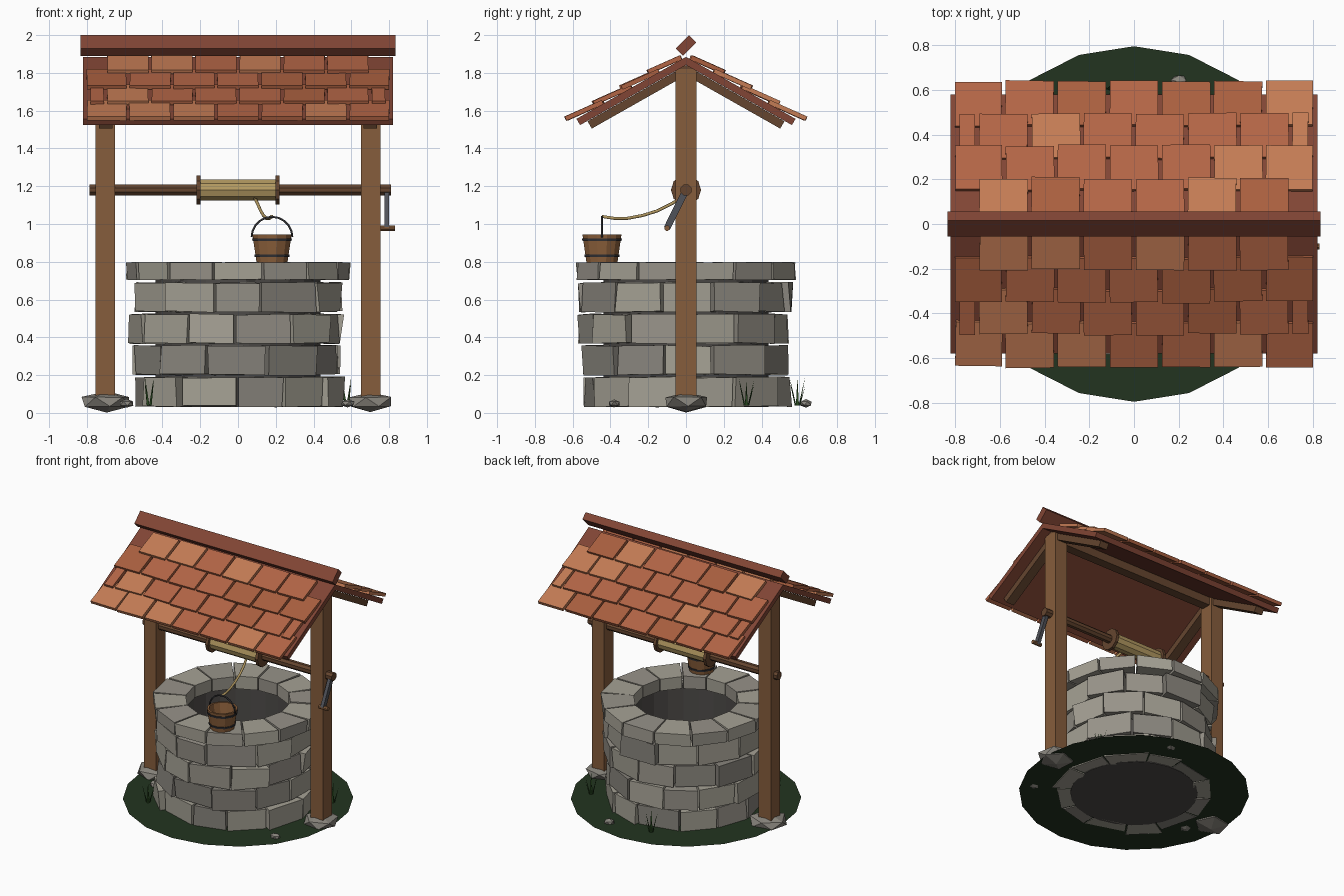
import bpy, bmesh, math, random
from mathutils import Matrix, Vector

if "Cube" in bpy.data.objects:
    bpy.data.objects.remove(bpy.data.objects["Cube"])

random.seed(7)
R, T = Matrix.Rotation, Matrix.Translation
U = random.uniform
mats = {}

WOOD, DARKWOOD = (.24, .11, .045), (.13, .06, .028)
RED, IRON = (.22, .06, .035), (.03, .03, .035)
STONES = [(.38, .36, .30), (.31, .29, .25), (.25, .235, .205)]
TILES = [(.45, .13, .06), (.40, .115, .05), (.55, .2, .09)]
ROPE, GREEN = (.45, .32, .12), (.016, .034, .014)


def material(c):
    if c not in mats:
        mats[c] = bpy.data.materials.new("mat_%d" % len(mats))
        mats[c].diffuse_color = (*c, 1)
    return mats[c]


def finish(name, bm, *colors):
    bmesh.ops.remove_doubles(bm, verts=bm.verts, dist=1e-5)
    bmesh.ops.recalc_face_normals(bm, faces=bm.faces)
    me = bpy.data.meshes.new(name)
    bm.to_mesh(me)
    bm.free()
    for c in colors:
        me.materials.append(material(c))
    ob = bpy.data.objects.new(name, me)
    bpy.context.collection.objects.link(ob)
    return ob


def box(bm, size, m, mi=0):
    vs = bmesh.ops.create_cube(bm, size=1, matrix=m @ Matrix.Diagonal((*size, 1)))["verts"]
    for f in {f for v in vs for f in v.link_faces}:
        f.material_index = mi


def lathe(bm, profile, n, m=Matrix(), mi=0):
    """Spin (radius, height) points around local z."""
    rings = [[bm.verts.new(m @ Vector((r * math.cos(2 * math.pi * (i + .5) / n),
                                       r * math.sin(2 * math.pi * (i + .5) / n), z)))
              for i in range(n)] for r, z in profile]
    for (a, pa), (b, pb) in zip(zip(rings, profile), zip(rings[1:], profile[1:])):
        for i in range(n):
            j = (i + 1) % n
            bm.faces.new((a[i], a[j], b[j], b[i])).material_index = mi
    for ring in (rings[0], rings[-1]):
        bm.faces.ensure_lookup_table()
    return rings


def rod(bm, r, z0, z1, n, m=Matrix(), mi=0):
    rings = lathe(bm, [(r, z0), (r, z1)], n, m, mi)
    for ring in rings:
        bm.faces.new(ring).material_index = mi


def wedge(bm, a0, a1, r0, r1, z0, z1, jit, mi=0):
    """Stone block with flat faces between two angles."""
    j = lambda: U(-jit, jit)
    vs = bmesh.ops.create_cube(bm, size=1)["verts"]
    for v in vs:
        a = a1 if v.co.x > 0 else a0
        r = r1 + j() if v.co.y > 0 else r0
        z = (z1 if v.co.z > 0 else z0) + j() * .4
        v.co = (r * math.cos(a), r * math.sin(a), z)
    for f in {f for v in vs for f in v.link_faces}:
        f.material_index = mi


def tube(name, pts, r, color):
    cu = bpy.data.curves.new(name, "CURVE")
    cu.dimensions, cu.bevel_depth, cu.bevel_resolution, cu.use_fill_caps = "3D", r, 1, True
    sp = cu.splines.new("POLY")
    sp.points.add(len(pts) - 1)
    for p, co in zip(sp.points, pts):
        p.co = (*co, 1)
    tmp = bpy.data.objects.new(name + "_path", cu)
    bm = bmesh.new()
    bm.from_mesh(bpy.data.meshes.new_from_object(tmp))
    bpy.data.objects.remove(tmp)
    return finish(name, bm, color)


XAXIS = R(math.pi / 2, 4, "Y")

# Grass disc
bm = bmesh.new()
bmesh.ops.create_circle(bm, cap_ends=True, segments=20, radius=.795, matrix=T((0, 0, .04)))
finish("grass_disc", bm, GREEN)

# Dark inner shaft, open at the top
bm = bmesh.new()
lathe(bm, [(0, .032), (.44, .032), (.44, .71), (.41, .71), (.41, .05), (0, .05)], 24)
finish("well_shaft", bm, (.075, .07, .065))

# Stone courses, staggered
bm = bmesh.new()
N = 12
for row in range(4):
    z = .035 + row * .167
    edges = [(i + .5 * (row % 2) + U(-.13, .13)) * 2 * math.pi / N for i in range(N)]
    edges.append(edges[0] + 2 * math.pi)
    for a0, a1 in zip(edges, edges[1:]):
        wedge(bm, a0 + .012, a1 - .012, .43, .555 + U(-.02, .025), z, z + .153, .012,
              random.choice((0, 0, 1, 2)))
finish("wall_stones", bm, *STONES)

# Rim stones
bm = bmesh.new()
for i in range(14):
    a = 2 * math.pi * i / 14
    wedge(bm, a + .012, a + 2 * math.pi / 14 - .012, .365, .59, .705, .797, .007, i % 2)
finish("rim_stones", bm, *STONES)

# Posts, ridge beam and rafters
bm = bmesh.new()
for s in (-1, 1):
    box(bm, (.105, .11, 1.75), T((s * .703, 0, .945)))
finish("posts", bm, WOOD)
TILT = math.atan(.566)
bm = bmesh.new()
box(bm, (1.5, .07, .08), T((0, 0, 1.80)))
for side in (0, math.pi):
    for x in (-.7, .7):
        box(bm, (.07, .57, .045), R(side, 4, "Z") @ T((x, .262, 1.665)) @ R(-TILT, 4, "X"))
finish("roof_frame", bm, DARKWOOD)

# Roof panels
bm = bmesh.new()
for side in (0, math.pi):
    box(bm, (1.64, .665, .038), R(side, 4, "Z") @ T((0, .281, 1.704)) @ R(-TILT, 4, "X"))
finish("roof_panels", bm, RED)

# Roof tiles, four overlapping rows on each side
bm = bmesh.new()
for side in (0, math.pi):
    for k in range(4):
        y, z = .635 - .145 * k, 1.558 + .145 * k * .566
        ln = .215 if k < 3 else .19
        if k % 2 == 0:
            spans = [(i * .233 - .108, i * .233 + .108) for i in range(-3, 4)]
        else:
            spans = [((i + .5) * .233 - .108, (i + .5) * .233 + .108) for i in range(-3, 3)]
            if k == 1:
                spans += [(-.78, -.71), (.71, .78)]
        for x0, x1 in spans:
            x0, x1 = max(x0, -.80), min(x1, .80)
            m = (R(side, 4, "Z") @ T(((x0 + x1) / 2, y + U(-.006, .006), z)) @ R(-.42, 4, "X")
                 @ R(U(-.02, .02), 4, "Z") @ T((0, -ln / 2, 0)))
            box(bm, (x1 - x0, ln, .024), m, random.choice((0, 0, 1, 2)))
finish("roof_tiles", bm, *TILES)

# Ridge cap, a board set at an angle
bm = bmesh.new()
box(bm, (1.67, .1, .055), T((0, 0, 1.945)) @ R(math.pi / 4, 4, "X"))
finish("ridge_cap", bm, RED)

# Axle and drum
bm = bmesh.new()
rod(bm, .031, -.785, .81, 8, T((0, 0, 1.18)) @ XAXIS)
for x in (-.21, .21):
    rod(bm, .08, x - .011, x + .011, 10, T((0, 0, 1.18)) @ XAXIS)
finish("axle", bm, DARKWOOD)
bm = bmesh.new()
rod(bm, .058, -.2, .2, 10, T((0, 0, 1.18)) @ XAXIS)
finish("rope_drum", bm, ROPE)

# Crank arm and handle
bm = bmesh.new()
box(bm, (.025, .035, .23), T((.787, -.05, 1.08)) @ R(-.46, 4, "X"))
finish("crank_arm", bm, (.08, .085, .1))
bm = bmesh.new()
rod(bm, .015, .755, .83, 8, T((0, -.1, .978)) @ XAXIS)
finish("crank_handle", bm, WOOD)

# Bucket with iron hoops
bm = bmesh.new()
at = T((.18, -.445, 0))
lathe(bm, [(0, .79), (.084, .79), (.107, .945), (.093, .945), (.075, .815), (0, .815)], 12, at)
finish("bucket", bm, (.27, .12, .045))
bm = bmesh.new()
for z in (.825, .91):
    r = .0845 + (z - .79) * .148
    lathe(bm, [(r, z), (r + .005, z), (r + .007, z + .014), (r, z + .014), (r, z)], 12, at)
finish("bucket_hoops", bm, IRON)
tube("bucket_handle", [(.18 + .108 * math.cos(t), -.445, .93 + .108 * math.sin(t))
                       for t in [math.pi * i / 10 for i in range(11)]], .006, IRON)

# Rope from drum to bucket
tube("rope", [(.09, -.03, 1.135), (.105, -.08, 1.105), (.12, -.15, 1.07), (.135, -.23, 1.045),
              (.15, -.31, 1.03), (.165, -.38, 1.03), (.18, -.445, 1.04)], .009, ROPE)

# Foot rocks and pebbles
bm = bmesh.new()
for x, y, z, sx, sy, sz in ((-.695, 0, .058, .14, .135, .056), (.7, 0, .058, .135, .135, .056),
                            (.58, -.38, .05, .04, .035, .022), (-.59, -.15, .05, .04, .045, .025),
                            (.2, .635, .05, .042, .035, .022)):
    vs = bmesh.ops.create_icosphere(bm, subdivisions=1, radius=1)["verts"]
    m = T((x, y, z)) @ Matrix.Diagonal((sx, sy, sz, 1)) @ R(U(0, 3), 4, "Z")
    for v in vs:
        v.co = m @ (v.co * U(.9, 1.08))
        v.co.z = max(v.co.z, 0)
finish("foot_rocks", bm, STONES[2])

# Grass tufts
bm = bmesh.new()
for x, y in ((.575, .32), (-.47, -.41), (-.12, .59)):
    for i in range(6):
        a, h = i * 1.05, U(.1, .16)
        d, w = Vector((math.cos(a), math.sin(a), 0)), Vector((-math.sin(a), math.cos(a), 0)) * .008
        p = Vector((x, y, .04)) + d * .012
        bm.faces.new([bm.verts.new(c) for c in (p - w, p + w, p + d * .035 + Vector((0, 0, h)))])
finish("grass_tufts", bm, (.03, .09, .02))

for m in bpy.data.materials:
    if m.users and not m.is_grease_pencil:
        m.use_nodes = True
        m.node_tree.nodes["Principled BSDF"].inputs["Base Color"].default_value = m.diffuse_color
